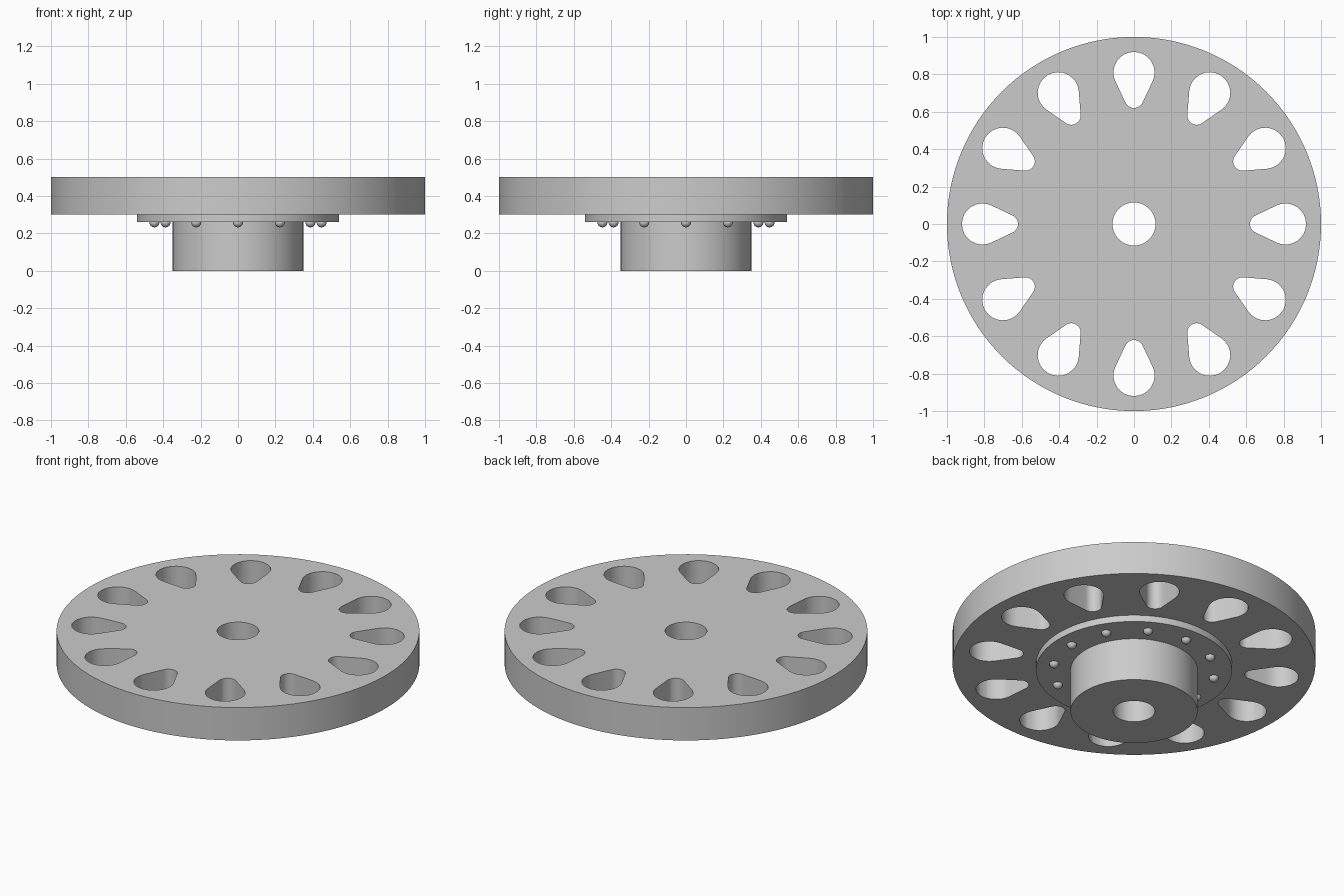
import bpy
import bmesh
from math import cos, sin, pi, asin, tau
from mathutils import Matrix, Vector

if "Cube" in bpy.data.objects:
    bpy.data.objects.remove(bpy.data.objects["Cube"])

COUNT = 12
SIDES = 128

grey = bpy.data.materials.new("plain_grey")
grey.use_nodes = True
colour = (0.6, 0.6, 0.6, 1)
grey.diffuse_color = colour
grey.node_tree.nodes["Principled BSDF"].inputs["Base Color"].default_value = colour


def add_object(name, bm):
    bmesh.ops.recalc_face_normals(bm, faces=bm.faces)
    mesh = bpy.data.meshes.new(name)
    bm.to_mesh(mesh)
    bm.free()
    mesh.materials.append(grey)
    obj = bpy.data.objects.new(name, mesh)
    bpy.context.collection.objects.link(obj)
    return obj


def select_only(obj):
    bpy.ops.object.select_all(action='DESELECT')
    obj.select_set(True)
    bpy.context.view_layer.objects.active = obj


def lathe(name, profile):
    """Spin a closed (radius, height) profile round z."""
    bm = bmesh.new()
    rings = [[bm.verts.new((r * cos(tau * i / SIDES), r * sin(tau * i / SIDES), z))
              for i in range(SIDES)] for r, z in profile]
    for a, b in zip(rings, rings[1:] + rings[:1]):
        for i in range(SIDES):
            j = (i + 1) % SIDES
            bm.faces.new((a[i], a[j], b[j], b[i]))
    return add_object(name, bm)


def slot_outline(r_in, c_in, r_out, c_out, steps=16):
    """Teardrop along +x: two arcs joined by their common tangents."""
    half = pi / 2 + asin((r_out - r_in) / (c_out - c_in))
    outer = [-half + 2 * half * i / steps for i in range(steps + 1)]
    inner = [half + 2 * (pi - half) * i / steps for i in range(steps + 1)]
    return ([Vector((c_out + r_out * cos(a), r_out * sin(a), 0)) for a in outer]
            + [Vector((c_in + r_in * cos(a), r_in * sin(a), 0)) for a in inner])


# Stepped body: hub, flange and rim disc around a through bore
body = lathe("wheel_body", [(0.115, 0), (0.35, 0), (0.35, 0.26), (0.54, 0.26),
                            (0.54, 0.3), (1, 0.3), (1, 0.5), (0.115, 0.5)])

# Teardrop slots cut through the rim disc
bm = bmesh.new()
outline = slot_outline(0.05, 0.67, 0.11, 0.81)
for k in range(COUNT):
    turn = Matrix.Rotation(tau * k / COUNT, 3, 'Z')
    low = [bm.verts.new(turn @ p + Vector((0, 0, 0.2))) for p in outline]
    high = [bm.verts.new(turn @ p + Vector((0, 0, 0.6))) for p in outline]
    bm.faces.new(low)
    bm.faces.new(high)
    for i in range(len(outline)):
        j = (i + 1) % len(outline)
        bm.faces.new((low[i], low[j], high[j], high[i]))
cutter = add_object("slot_cutter", bm)
cut = body.modifiers.new("slots", 'BOOLEAN')
cut.operation = 'DIFFERENCE'
cut.solver = 'EXACT'
cut.object = cutter
select_only(body)
bpy.ops.object.modifier_apply(modifier=cut.name)
bpy.data.objects.remove(cutter)
bpy.ops.object.shade_smooth_by_angle(angle=pi / 6)

# Ring of round studs under the flange
bm = bmesh.new()
for k in range(COUNT):
    place = Matrix.Rotation(tau * k / COUNT, 4, 'Z') @ Matrix.Translation((0.447, 0, 0.259))
    bmesh.ops.create_uvsphere(bm, u_segments=20, v_segments=12, radius=0.027, matrix=place)
studs = add_object("flange_studs", bm)
select_only(studs)
bpy.ops.object.shade_smooth_by_angle(angle=pi / 6)
